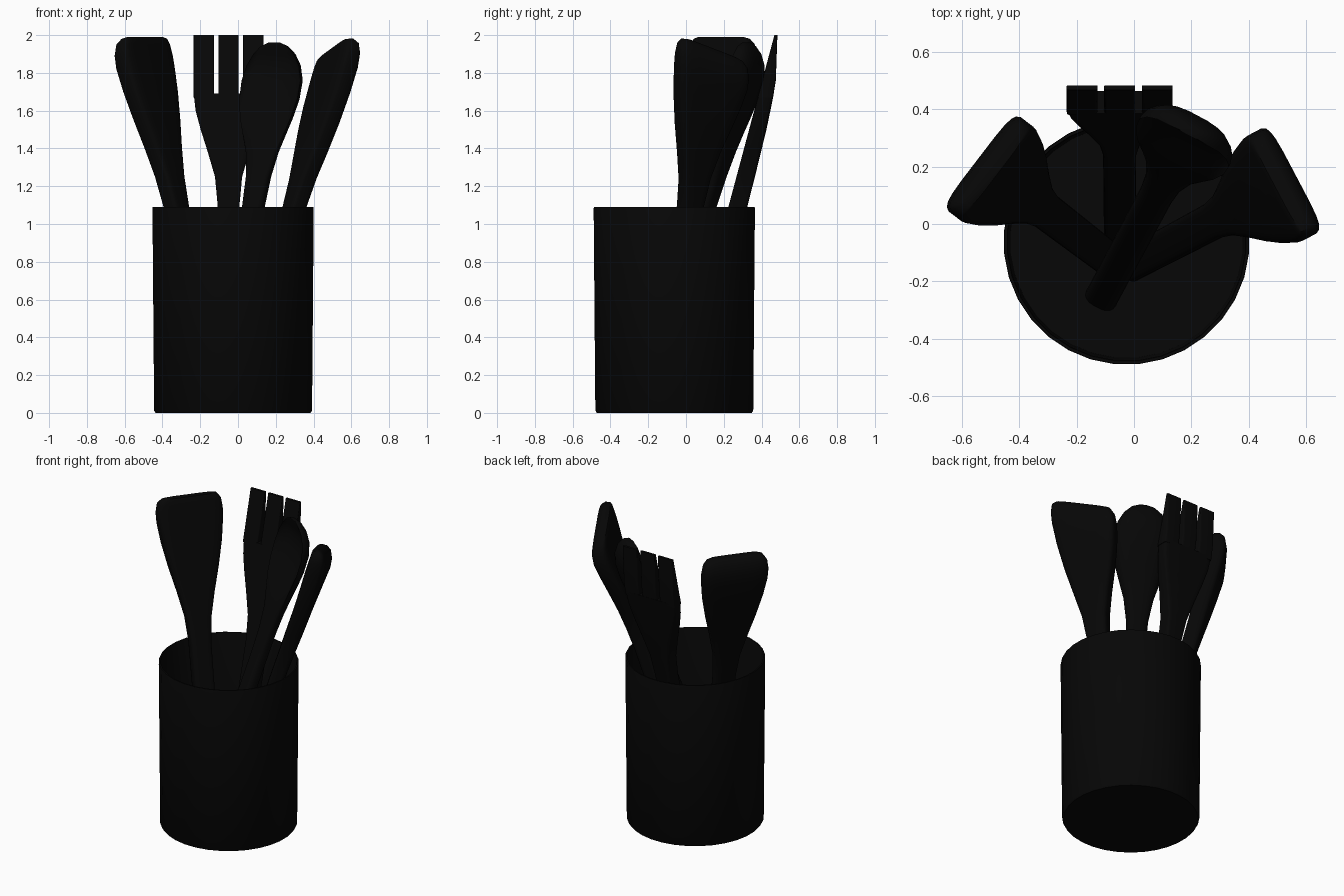
import bpy, bmesh, math
from mathutils import Vector

if "Cube" in bpy.data.objects:
    bpy.data.objects.remove(bpy.data.objects["Cube"])

black = bpy.data.materials.new("black")
black.use_nodes = True
black.diffuse_color = (0.002, 0.002, 0.002, 1)
black.node_tree.nodes["Principled BSDF"].inputs["Base Color"].default_value = black.diffuse_color


def finish(name, bm, angle=40):
    bmesh.ops.recalc_face_normals(bm, faces=bm.faces)
    mesh = bpy.data.meshes.new(name)
    bm.to_mesh(mesh)
    bm.free()
    mesh.materials.append(black)
    obj = bpy.data.objects.new(name, mesh)
    bpy.context.collection.objects.link(obj)
    bpy.ops.object.select_all(action="DESELECT")
    obj.select_set(True)
    bpy.context.view_layer.objects.active = obj
    bpy.ops.object.shade_smooth_by_angle(angle=math.radians(angle))
    return obj


def skin(bm, rings):
    """Bridge closed rings of points into a capped skin."""
    rows = [[bm.verts.new(p) for p in ring] for ring in rings]
    n = len(rows[0])
    for a, b in zip(rows, rows[1:]):
        for i in range(n):
            j = (i + 1) % n
            bm.faces.new((a[i], a[j], b[j], b[i]))
    bm.faces.new(rows[0])
    bm.faces.new(rows[-1])


def soften(value, power):
    return math.copysign(abs(value) ** power, value)


def loft(bm, foot, head, stations, power, shift=0, slant=0, sides=20):
    """Stations: height, half width, rim offset, front offset, back offset."""
    foot, head = Vector(foot), Vector(head)
    lean = (head - foot) * Vector((1, 1, 0))
    lean.normalize()
    side = Vector((lean.y, -lean.x, 0))
    rings = []
    for z, width, rim, front, back in stations:
        centre = foot.lerp(head, (z - foot.z) / (head.z - foot.z))
        tilt = slant * min(1, max(0, (z - 1.4) / 0.4))
        ring = []
        for i in range(sides):
            a = math.tau * (i + 0.5) / sides
            u = shift + width * soften(math.cos(a), power)
            s = soften(math.sin(a), power)
            v = rim + (s * (back - rim) if s > 0 else -s * (front - rim))
            ring.append(centre + side * u + lean * v + Vector((0, 0, tilt * u)))
        rings.append(ring)
    skin(bm, rings)


# Round holder with a thin wall
profile = [(0.412, 0), (0.42, 0.012), (0.429, 1.084), (0.427, 1.09),
           (0.418, 1.09), (0.415, 1.084), (0.406, 0.03)]
bm = bmesh.new()
skin(bm, [[(-0.026 + r * math.cos(math.tau * (i + 0.5) / 32),
            -0.062 + r * math.sin(math.tau * (i + 0.5) / 32), z)
           for i in range(32)] for r, z in profile])
finish("holder", bm)

# Spatulas: straight inner face, thick back with a wedge to the tip
blade = [(0.03, 0.06, 0, -0.045, 0.045), (1.1, 0.066, 0, -0.045, 0.052),
         (1.25, 0.08, 0, -0.045, 0.058), (1.4, 0.115, 0.005, -0.045, 0.065),
         (1.55, 0.155, 0.01, -0.045, 0.072), (1.7, 0.188, 0.015, -0.045, 0.078),
         (1.82, 0.205, 0.018, -0.045, 0.08), (1.89, 0.208, 0.012, -0.045, 0.07),
         (1.95, 0.2, 0, -0.045, 0.045), (1.98, 0.178, -0.015, -0.045, 0.015),
         (1.99, 0.145, -0.025, -0.042, -0.005)]
bm = bmesh.new()
loft(bm, (-0.105, -0.11, 0.03), (-0.51, 0.2, 1.99), blade, 0.4)
finish("flat_spatula", bm)

bm = bmesh.new()
lower = [(z - 0.06 * max(0, z - 1.1) / 0.89, *rest) for z, *rest in blade]
loft(bm, (0, -0.135, 0.03), (0.54, 0.15, 1.96), lower, 0.4, slant=0.34)
finish("slanted_spatula", bm)

# Fork: flared body with three tines
body = [(0.03, 0.055, 0, -0.05, 0.05), (1.1, 0.058, 0, -0.05, 0.05),
        (1.25, 0.072, 0, -0.05, 0.048), (1.38, 0.11, 0, -0.05, 0.045),
        (1.5, 0.148, 0, -0.05, 0.042), (1.6, 0.175, 0, -0.05, 0.036),
        (1.69, 0.185, -0.01, -0.05, 0.03)]
tine = [(1.67, 0.054, -0.01, -0.05, 0.031), (1.76, 0.054, -0.015, -0.05, 0.022),
        (2.0, 0.054, -0.042, -0.05, -0.034)]
bm = bmesh.new()
fork_axis = ((-0.05, -0.01, 0.03), (-0.05, 0.518, 2.0))
loft(bm, *fork_axis, body, 0.25)
for shift in (-0.131, 0, 0.131):
    loft(bm, *fork_axis, tine, 0.2, shift=shift)
finish("fork", bm)

# Spoon: rounded handle opening into a hollow oval bowl
spoon = [(0.03, 0.058, 0, -0.045, 0.045), (1.1, 0.06, 0, -0.045, 0.045),
         (1.25, 0.068, -0.005, -0.045, 0.042), (1.38, 0.092, -0.018, -0.045, 0.04),
         (1.48, 0.125, -0.035, -0.048, 0.04), (1.56, 0.152, -0.05, -0.035, 0.042),
         (1.66, 0.175, -0.062, -0.015, 0.045), (1.76, 0.178, -0.072, -0.01, 0.04),
         (1.84, 0.157, -0.082, -0.03, 0.018), (1.9, 0.122, -0.09, -0.06, -0.015),
         (1.94, 0.08, -0.098, -0.095, -0.05), (1.96, 0.035, -0.1, -0.105, -0.08)]
bm = bmesh.new()
loft(bm, (-0.11, -0.25, 0.03), (0.238, 0.402, 1.96), spoon, 0.72, sides=24)
finish("spoon", bm, 50)
